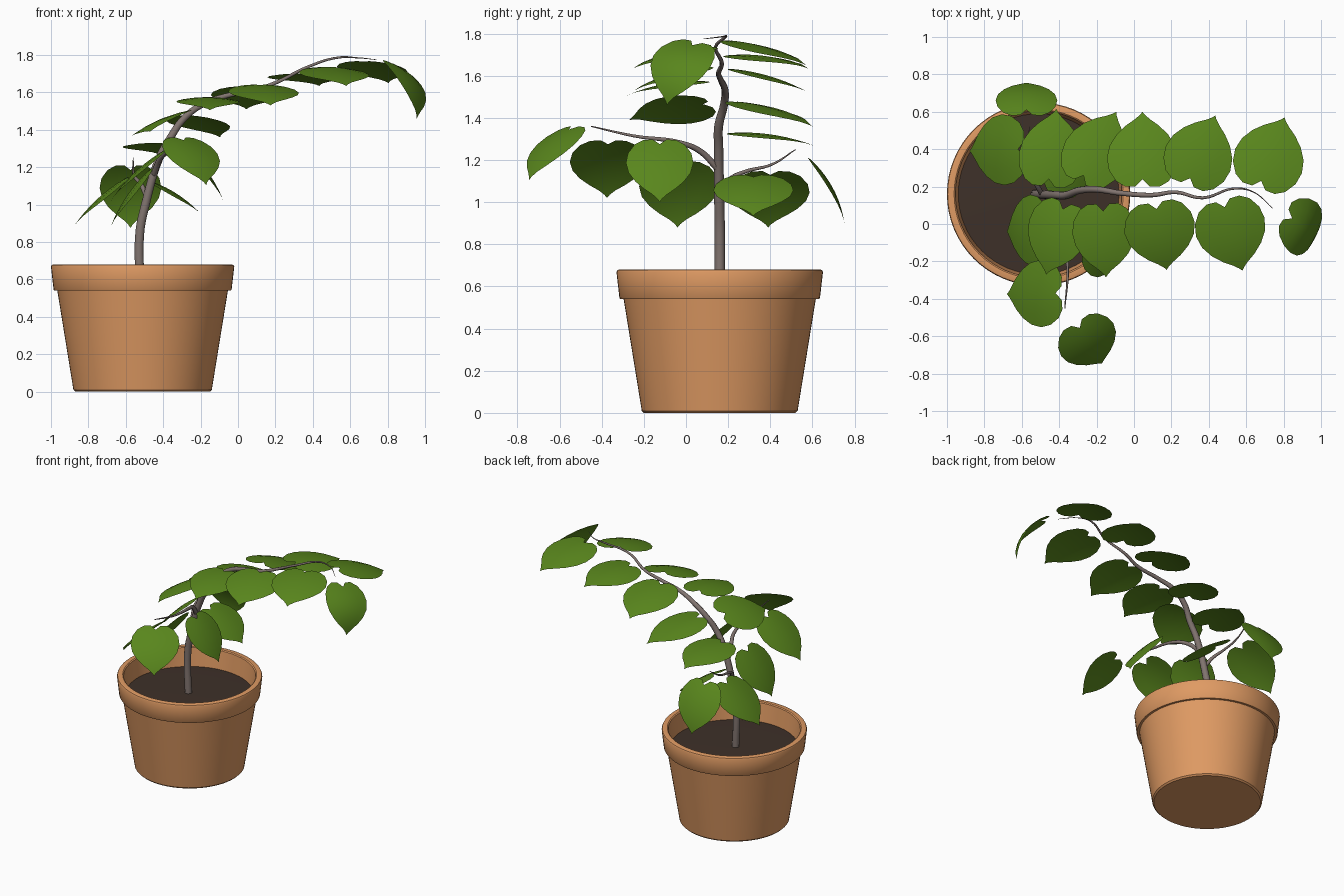
import bpy, bmesh, math
from mathutils import Vector

if "Cube" in bpy.data.objects:
    bpy.data.objects.remove(bpy.data.objects["Cube"])

CX, CY = -0.51, 0.16      # pot axis


def material(name, rgb):
    m = bpy.data.materials.new(name)
    m.diffuse_color = (*rgb, 1)
    m.use_nodes = True
    m.node_tree.nodes["Principled BSDF"].inputs["Base Color"].default_value = m.diffuse_color
    return m


TERRACOTTA = material("terracotta", (0.74, 0.325, 0.125))
SOIL = material("dark soil", (0.048, 0.030, 0.022))
BARK = material("grey bark", (0.22, 0.175, 0.16))
GREEN = material("leaf green", (0.100, 0.240, 0.012))


def finish(name, bm, mat, angle=None):
    me = bpy.data.meshes.new(name)
    bm.to_mesh(me)
    bm.free()
    ob = bpy.data.objects.new(name, me)
    bpy.context.collection.objects.link(ob)
    me.materials.append(mat)
    bpy.ops.object.select_all(action='DESELECT')
    bpy.context.view_layer.objects.active = ob
    ob.select_set(True)
    bpy.ops.object.shade_smooth_by_angle(angle=math.radians(angle or 35))
    return ob


def lathe(name, profile, mat, n=64):
    """Spin an (r, z) profile round the pot axis; r = 0 ends close the shape."""
    bm = bmesh.new()
    vs = [bm.verts.new((CX + r, CY, z)) for r, z in profile]
    es = [bm.edges.new(p) for p in zip(vs, vs[1:])]
    bmesh.ops.spin(bm, geom=vs + es, cent=(CX, CY, 0), axis=(0, 0, 1),
                   angle=2 * math.pi, steps=n, use_duplicate=False)
    bmesh.ops.remove_doubles(bm, verts=bm.verts, dist=1e-4)
    bmesh.ops.recalc_face_normals(bm, faces=bm.faces)
    return finish(name, bm, mat)


# pot: outside wall, stepped rim, inside wall
lathe("pot", [(0, 0), (0.36, 0), (0.37, 0.01), (0.456, 0.54), (0.472, 0.54),
              (0.476, 0.546), (0.49, 0.668), (0.486, 0.677), (0.478, 0.68),
              (0.452, 0.68), (0.445, 0.674), (0.425, 0.50), (0, 0.50)], TERRACOTTA)
lathe("soil", [(0, 0.545), (0.3, 0.545), (0.431, 0.54), (0.427, 0.51), (0, 0.51)], SOIL)


def stem(name, pts):
    """Tapered tube through (x, y, z, radius) points."""
    cu = bpy.data.curves.new(name, 'CURVE')
    cu.dimensions = '3D'
    cu.bevel_depth = 1
    cu.bevel_resolution = 3
    cu.resolution_u = 6
    cu.use_fill_caps = True
    sp = cu.splines.new('BEZIER')
    sp.bezier_points.add(len(pts) - 1)
    for bp, (x, y, z, r) in zip(sp.bezier_points, pts):
        bp.co = (x, y, z)
        bp.radius = r
        bp.handle_left_type = bp.handle_right_type = 'AUTO'
    cu.materials.append(BARK)
    ob = bpy.data.objects.new(name, cu)
    bpy.context.collection.objects.link(ob)
    bpy.ops.object.select_all(action='DESELECT')
    bpy.context.view_layer.objects.active = ob
    ob.select_set(True)
    bpy.ops.object.convert(target='MESH')
    bpy.ops.object.shade_smooth_by_angle(angle=math.radians(50))


# main stem and two side branches
stem("main_stem", [
    (-0.52, 0.16, 0.52, .025), (-0.525, 0.16, 0.85, .025), (-0.495, 0.158, 1.00, .024),
    (-0.42, 0.155, 1.25, .022), (-0.36, 0.155, 1.36, .021), (-0.29, 0.18, 1.46, .019),
    (-0.20, 0.185, 1.53, .017), (-0.07, 0.165, 1.58, .014), (0.10, 0.155, 1.615, .012),
    (0.22, 0.17, 1.66, .010), (0.37, 0.14, 1.735, .008), (0.54, 0.19, 1.787, .006),
    (0.64, 0.17, 1.785, .003), (0.74, 0.085, 1.775, .0015)])
stem("front_branch", [
    (-0.45, 0.15, 1.16, .016), (-0.42, 0.07, 1.24, .014), (-0.38, -0.02, 1.28, .012),
    (-0.355, -0.25, 1.315, .007), (-0.37, -0.45, 1.36, .003)])
stem("back_branch", [
    (-0.49, 0.155, 1.05, .014), (-0.52, 0.21, 1.11, .012), (-0.55, 0.28, 1.145, .009),
    (-0.56, 0.41, 1.18, .006), (-0.56, 0.52, 1.25, .002)])

# half outline of the heart-shaped leaf (across, along) and its midrib stations
EDGE = [(.03, -.03), (.10, -.10), (.24, -.10), (.37, -.02), (.47, .14), (.50, .32),
        (.46, .50), (.36, .66), (.23, .79), (.11, .88), (.035, .95)]
RIB = [0.0, .03, .07, .13, .22, .34, .48, .62, .75, .86, .94]


def leaf(name, base, tip, width=0.37, arch=0.02, up=(0, 0, 1)):
    """Heart-shaped sheet from its notch (base) to its point (tip)."""
    base, tip = Vector(base), Vector(tip)
    along = tip - base
    normal = Vector(up) - along * (Vector(up).dot(along) / along.length_squared)
    normal.normalize()
    side = along.normalized().cross(normal)
    bm = bmesh.new()

    def vert(u, v):
        h = arch * 4 * v * (1 - v) - 0.06 * width * (2 * u) ** 2
        return bm.verts.new(base + along * v + side * (u * width) + normal * h)

    point = vert(0, 1)
    ribs = [vert(0, v) for v in RIB]
    for s in (1, -1):
        mids = [vert(s * u * .55, r + (v - r) * .55) for (u, v), r in zip(EDGE, RIB)]
        rims = [vert(s * u, v) for u, v in EDGE]
        for a, b in ((ribs, mids), (mids, rims)):
            for i in range(len(RIB) - 1):
                q = (a[i], b[i], b[i + 1], a[i + 1])
                bm.faces.new(q if s > 0 else q[::-1])
            t = (a[-1], b[-1], point)
            bm.faces.new(t if s > 0 else t[::-1])
    # upper side faces the up hint
    bm.normal_update()
    if sum(f.normal.dot(normal) for f in bm.faces) < 0:
        bmesh.ops.reverse_faces(bm, faces=bm.faces)
    finish(name, bm, GREEN, 60)


# two rows of leaves along the main stem
back_row = [((-.455, .24, 1.33), (-.415, .615, 1.265), .35),
            ((-.27, .26, 1.475), (-.095, .60, 1.36), .34),
            ((.045, .24, 1.63), (.045, .60, 1.51), .38),
            ((.30, .245, 1.70), (.435, .58, 1.635), .37),
            ((.68, .23, 1.765), (.805, .57, 1.65), .38)]
front_row = [((-.165, .07, 1.575), (-.15, -.285, 1.505), .34),
             ((.12, .08, 1.64), (.175, -.245, 1.53), .38),
             ((.485, .09, 1.735), (.58, -.25, 1.635), .38)]
for row, label in ((back_row, "back_leaf"), (front_row, "front_leaf")):
    for i, (b, t, w) in enumerate(row, 1):
        leaf(f"{label}_{i}", b, t, w)
leaf("front_leaf_tilted", (-.38, .08, 1.465), (-.47, -.27, 1.39), .35, up=(-.42, 0, 1))
leaf("tip_leaf", (.845, .03, 1.745), (.955, -.09, 1.46), .31, .06, up=(.4, 0, 1))
leaf("lower_left_leaf", (-.49, -.03, 1.17), (-.68, -.04, .88), .38)

# leaves on the front branch
leaf("front_branch_end_leaf", (-.29, -.555, 1.345), (-.17, -.745, 1.105), .33, .03)
leaf("front_branch_left_leaf", (-.42, -.37, 1.275), (-.68, -.375, 1.02), .36)
leaf("front_branch_right_leaf", (-.25, -.125, 1.275), (-.07, -.125, 1.00), .32)

# leaves on the back branch
leaf("back_branch_end_leaf", (-.575, .61, 1.185), (-.575, .755, .875), .33, .03)
leaf("back_branch_left_leaf", (-.62, .40, 1.13), (-.88, .39, .88), .38)
leaf("back_branch_right_leaf", (-.45, .32, 1.12), (-.185, .32, .935), .38)
